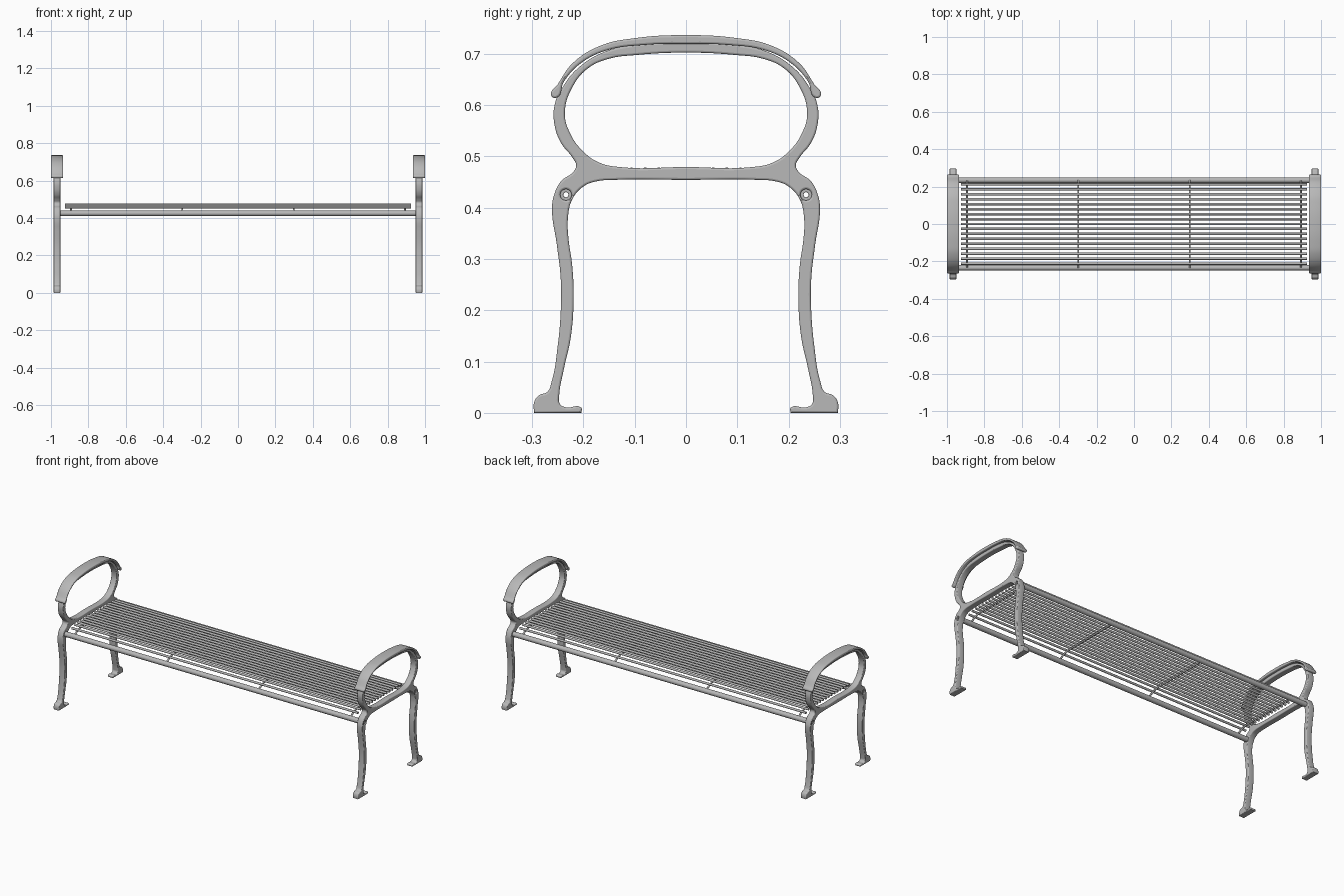
import bpy
from mathutils import Matrix, Vector

default_cube = bpy.data.objects.get("Cube")
if default_cube:
    bpy.data.objects.remove(default_cube, do_unlink=True)

metal = bpy.data.materials.new("grey painted metal")
metal.use_nodes = True
colour = (0.48, 0.48, 0.48, 1)
metal.diffuse_color = colour
metal.node_tree.nodes["Principled BSDF"].inputs["Base Color"].default_value = colour

# local x, y, z become world y, z, x
SIDE_ON = Matrix(((0, 0, 1, 0), (1, 0, 0, 0), (0, 1, 0, 0), (0, 0, 0, 1)))
FRAME_X = 0.9675
RAIL_Y, RAIL_Z = 0.234, 0.425


def mirrored(half):
    """Close a half outline that starts and ends on the centre line."""
    return half + [(-y, z) for y, z in reversed(half[1:-1])]


def circle(y, z, radius):
    return [(y + radius, z), (y, z + radius), (y - radius, z), (y, z - radius)]


def finish(name, curve, matrix):
    """Turn a curve into a smooth mesh object."""
    temp = bpy.data.objects.new("temp", curve)
    bpy.context.collection.objects.link(temp)
    graph = bpy.context.evaluated_depsgraph_get()
    mesh = bpy.data.meshes.new_from_object(temp.evaluated_get(graph))
    bpy.data.objects.remove(temp, do_unlink=True)
    mesh.materials.clear()
    mesh.materials.append(metal)
    obj = bpy.data.objects.new(name, mesh)
    bpy.context.collection.objects.link(obj)
    obj.matrix_world = matrix
    bpy.ops.object.select_all(action="DESELECT")
    obj.select_set(True)
    bpy.context.view_layer.objects.active = obj
    bpy.ops.object.shade_smooth_by_angle(angle=0.7)
    return obj


def plate(name, outlines, x, width, bevel):
    """Rounded slab cut to a side-on outline; later outlines are holes."""
    curve = bpy.data.curves.new(name, "CURVE")
    curve.dimensions = "2D"
    curve.fill_mode = "BOTH"
    curve.resolution_u = 6
    for outline in outlines:
        spline = curve.splines.new("BEZIER")
        spline.bezier_points.add(len(outline) - 1)
        spline.use_cyclic_u = True
        for point, (y, z) in zip(spline.bezier_points, outline):
            point.co = (y, z, 0)
            kind = "VECTOR" if z < 0.005 else "AUTO"
            point.handle_left_type = point.handle_right_type = kind
    curve.extrude = width / 2 - bevel
    curve.bevel_depth = bevel
    curve.bevel_resolution = 2
    curve.offset = -bevel
    return finish(name, curve, Matrix.Translation((x, 0, 0)) @ SIDE_ON)


def tube(name, points, radius, capped=True):
    curve = bpy.data.curves.new(name, "CURVE")
    curve.dimensions = "3D"
    spline = curve.splines.new("POLY")
    spline.points.add(len(points) - 1)
    for point, co in zip(spline.points, points):
        point.co = (*co, 1)
    curve.bevel_depth = radius
    curve.bevel_resolution = 3
    curve.use_fill_caps = capped
    return finish(name, curve, Matrix())


# End frame: armrest loop, seat bar, curved legs and feet in one casting
frame_half = [
    (0, .722), (.1, .717), (.16, .703), (.21, .672), (.24, .635), (.256, .6),
    (.256, .56), (.243, .525), (.221, .497), (.214, .482), (.221, .468),
    (.242, .453), (.257, .425), (.261, .395), (.252, .33), (.244, .26),
    (.244, .2), (.25, .13), (.262, .06), (.27, .041), (.287, .034),
    (.296, .02), (.296, 0), (.204, 0), (.204, .01), (.235, .011),
    (.246, .018), (.247, .035), (.238, .085), (.224, .15), (.219, .23),
    (.222, .29), (.229, .34), (.23, .38), (.222, .415), (.2, .441),
    (.175, .451), (.14, .454), (0, .454)]
opening_half = [
    (0, .702), (.1, .697), (.15, .69), (.19, .672), (.22, .637), (.236, .585),
    (.226, .545), (.2, .509), (.17, .488), (.13, .479), (0, .479)]
# Armrest cap: wide band wrapped over the loop
cap_half = [
    (0, .736), (.1, .73), (.165, .716), (.22, .682), (.25, .64), (.263, .619),
    (.252, .614), (.238, .645), (.205, .681), (.155, .706), (.08, .717), (0, .719)]

bolt_holes = [circle(side * RAIL_Y, RAIL_Z, 0.011) for side in (-1, 1)]
for side, label in ((1, "left"), (-1, "right")):
    x = side * FRAME_X
    plate(label + "_end_frame",
          [mirrored(frame_half), mirrored(opening_half)] + bolt_holes,
          x, 0.036, 0.004)
    plate(label + "_armrest_cap", [mirrored(cap_half)], x, 0.065, 0.004)
    # Recessed washers over the rail ends
    for end, place in ((-1, "front"), (1, "back")):
        y = end * RAIL_Y
        plate(f"{label}_{place}_washer",
              [circle(y, RAIL_Z, 0.012), circle(y, RAIL_Z, 0.005)],
              x + side * 0.006, 0.012, 0.001)

# Hollow rails along the front and back of the seat
for end, place in ((-1, "front"), (1, "back")):
    y = end * RAIL_Y
    tube(place + "_rail", [(-0.955, y, RAIL_Z), (0.955, y, RAIL_Z)], 0.015, False)


def seat_height(y):
    """Flat seat that rolls down towards its long edges."""
    return 0.4715 - 5 * max(0, abs(y) - 0.16) ** 2


# Seat rods
ROD_COUNT, PITCH = 17, 0.0265
rod_rows = [(i - ROD_COUNT // 2) * PITCH for i in range(ROD_COUNT)]
for number, y in enumerate(rod_rows, 1):
    z = seat_height(y)
    tube(f"seat_rod_{number}", [(-0.925, y, z), (0.925, y, z)], 0.0065)

# Cross bars under the rods, bent down to the rails
for number, x in enumerate((-0.892, -0.298, 0.298, 0.892), 1):
    path = [Vector((x, y, seat_height(y) - 0.01)) for y in rod_rows]
    path.insert(0, Vector((x, -RAIL_Y, RAIL_Z + 0.01)))
    path.append(Vector((x, RAIL_Y, RAIL_Z + 0.01)))
    tube(f"cross_bar_{number}", path, 0.005)
